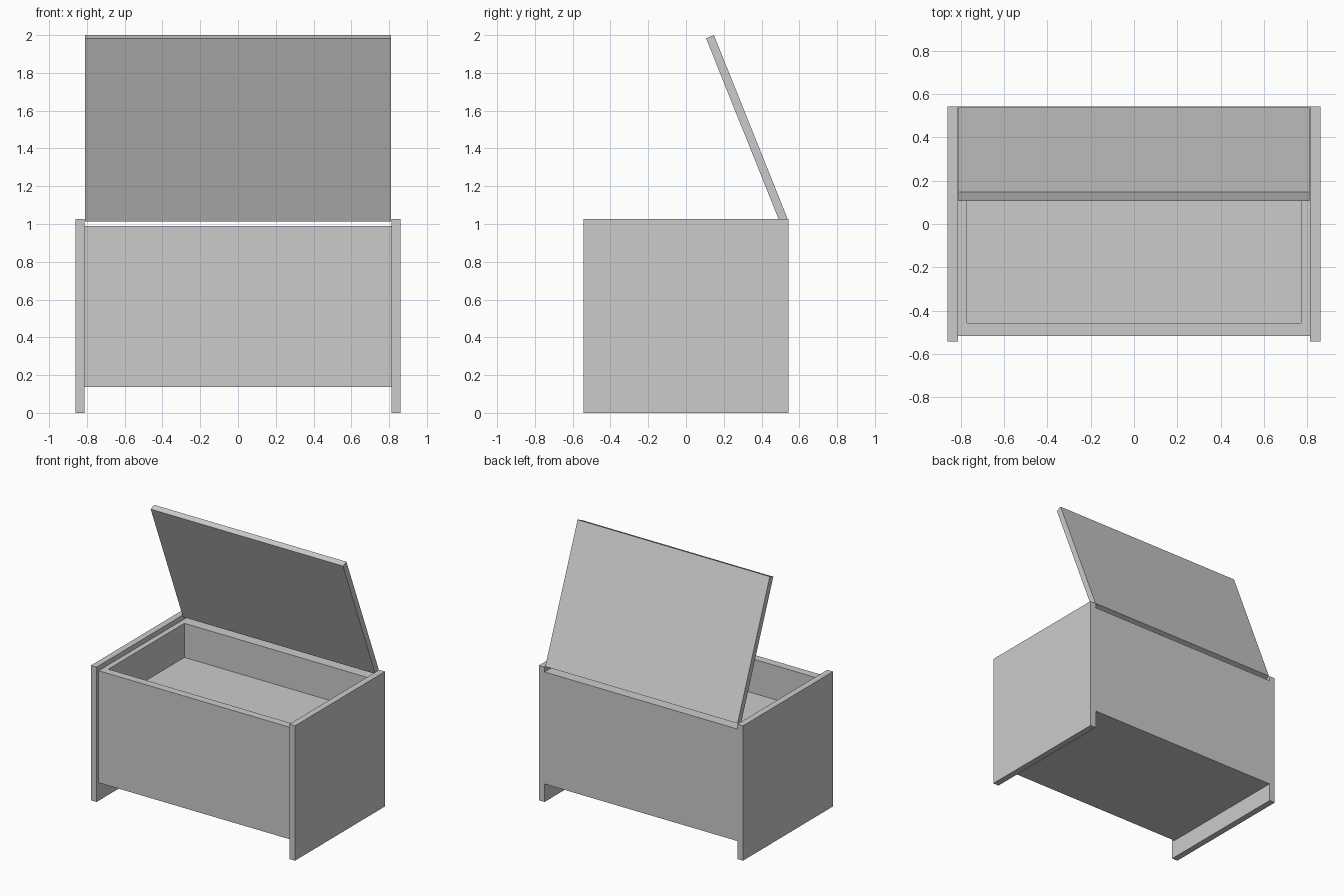
import bpy, bmesh, math
from mathutils import Matrix, Vector

if "Cube" in bpy.data.objects:
    bpy.data.objects.remove(bpy.data.objects["Cube"])


def make_object(name, bm):
    bmesh.ops.recalc_face_normals(bm, faces=bm.faces)
    mesh = bpy.data.meshes.new(name)
    bm.to_mesh(mesh)
    bm.free()
    obj = bpy.data.objects.new(name, mesh)
    bpy.context.collection.objects.link(obj)
    return obj


def box_bmesh(lo, hi):
    lo, hi = Vector(lo), Vector(hi)
    bm = bmesh.new()
    bmesh.ops.create_cube(bm, size=1)
    bmesh.ops.scale(bm, vec=hi - lo, verts=bm.verts)
    bmesh.ops.translate(bm, vec=(lo + hi) / 2, verts=bm.verts)
    return bm


# Side panels, standing on the floor and acting as feet
for side, s in (("left", -1), ("right", 1)):
    x0, x1 = sorted((s * 0.812, s * 0.86))
    make_object(side + "_side_panel", box_bmesh((x0, -0.542, 0), (x1, 0.542, 1.027)))

# Chest body with a sunken storage well
body = box_bmesh((-0.812, -0.517, 0.137), (0.812, 0.542, 0.99))
top = max(body.faces, key=lambda f: f.calc_center_median().z)
bmesh.ops.inset_region(body, faces=[top], thickness=0.04)
for v in top.verts:
    v.co.x = math.copysign(0.772, v.co.x)
    v.co.y = 0.457 if v.co.y > 0 else -0.457
well = bmesh.ops.extrude_discrete_faces(body, faces=[top])["faces"][0]
for v in well.verts:
    v.co.z = 0.73
make_object("chest_body", body)

# Open lid, leaning forward from its rear lower edge
lid = make_object("lid", box_bmesh((-0.81, -0.045, 0), (0.81, 0, 1.045)))
lid.data.transform(Matrix.Translation((0, 0.537, 1.03)) @ Matrix.Rotation(math.radians(21.85), 4, 'X'))
